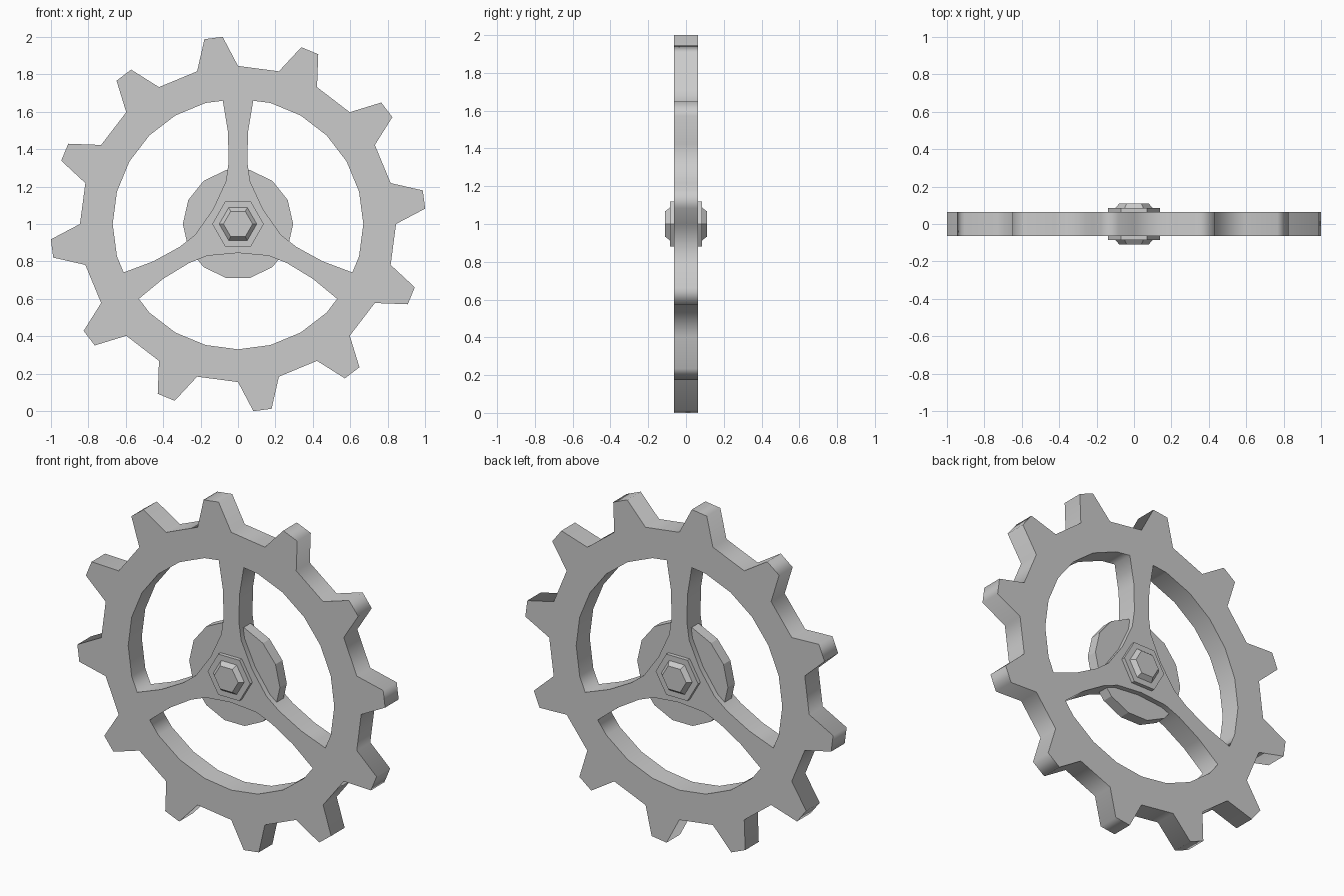
import bpy
from math import cos, sin, radians, pi

if "Cube" in bpy.data.objects:
    bpy.data.objects.remove(bpy.data.objects["Cube"])

CENTRE = (0, 0, 1)
HALF = 0.063            # half thickness of the gear plate


def polar(r, deg):
    return (r * cos(radians(deg)), r * sin(radians(deg)))


# Toothed outline: 24-gon with every second side drawn out into a tooth
outline = []
for k in range(12):
    c = 97.5 + 30 * k
    outline += [polar(0.845, c - 7.5), polar(1.004, c - 2.8),
                polar(1.004, c + 2.8), polar(0.845, c + 7.5)]

# One window between two spokes (bottom one), mirrored about its own axis
hub_side = [(0.53, -0.40), (0.40, -0.293), (0.262, -0.209), (0.165, -0.17)]
rim = [polar(0.67, a) for a in range(225, 316, 15)]
window = [(-x, y) for x, y in hub_side] + [(0, -0.155)] + hub_side[::-1] + rim[::-1]


def rotated(pts, deg):
    c, s = cos(radians(deg)), sin(radians(deg))
    return [(x * c - y * s, x * s + y * c) for x, y in pts]


# Gear plate: filled profile with three windows, extruded
curve = bpy.data.curves.new("gear_plate", 'CURVE')
curve.dimensions = '2D'
curve.fill_mode = 'BOTH'
curve.extrude = HALF
for pts in [outline] + [rotated(window, a) for a in (0, 120, 240)]:
    sp = curve.splines.new('POLY')
    sp.points.add(len(pts) - 1)
    for p, (x, y) in zip(sp.points, pts):
        p.co = (x, y, 0, 1)
    sp.use_cyclic_u = True
gear = bpy.data.objects.new("gear_plate", curve)
bpy.context.collection.objects.link(gear)
gear.location = CENTRE
gear.rotation_euler = (pi / 2, 0, 0)
bpy.context.view_layer.objects.active = gear
gear.select_set(True)
bpy.ops.object.convert(target='MESH')


def prism(name, sides, r_back, r_front, y_back, y_front, start=0):
    """Prism or frustum along y, with its first corner at the start angle."""
    verts = []
    for r, y in ((r_back, y_back), (r_front, y_front)):
        for i in range(sides):
            x, z = polar(r, start + 360 * i / sides)
            verts.append((x, y, z))
    faces = [tuple(range(sides))[::-1], tuple(range(sides, 2 * sides))]
    faces += [(i, (i + 1) % sides, sides + (i + 1) % sides, sides + i)
              for i in range(sides)]
    if y_front > y_back:
        faces = [f[::-1] for f in faces]
    mesh = bpy.data.meshes.new(name)
    mesh.from_pydata(verts, [], faces)
    ob = bpy.data.objects.new(name, mesh)
    bpy.context.collection.objects.link(ob)
    ob.location = CENTRE
    return ob


# Thin disc in the middle of the plate
prism("hub_disc", 14, 0.295, 0.295, 0.032, -0.032)

# Hexagonal washer and tapered bolt head on both faces
for side, s in (("front", -1), ("back", 1)):
    prism(side + "_washer", 6, 0.138, 0.138, s * 0.05, s * 0.085)
    prism(side + "_bolt_head", 6, 0.105, 0.078, s * 0.08, s * 0.11)
